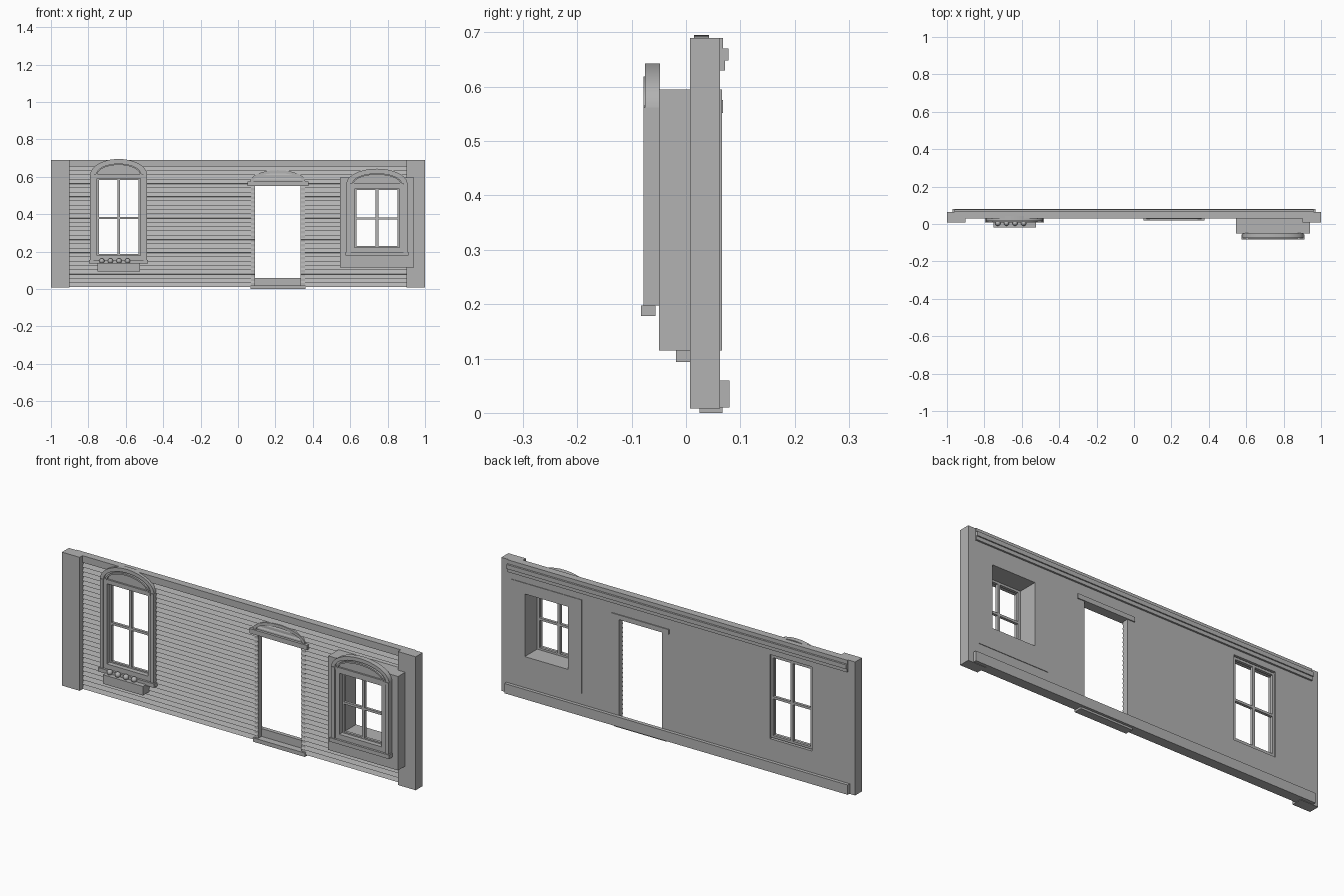
import bpy, bmesh, math

cube = bpy.data.objects.get("Cube")
if cube:
    bpy.data.objects.remove(cube, do_unlink=True)

GREY = (0.45, 0.45, 0.45, 1)
grey = bpy.data.materials.new("plain_grey")
grey.use_nodes = True
grey.diffuse_color = GREY
grey.node_tree.nodes["Principled BSDF"].inputs["Base Color"].default_value = GREY


def finish(name, bm):
    bmesh.ops.recalc_face_normals(bm, faces=bm.faces)
    mesh = bpy.data.meshes.new(name)
    bm.to_mesh(mesh)
    bm.free()
    mesh.materials.append(grey)
    obj = bpy.data.objects.new(name, mesh)
    bpy.context.collection.objects.link(obj)
    return obj


def boxes(name, *specs):
    """One object of boxes, each given as (x0, x1, y0, y1, z0, z1)."""
    bm = bmesh.new()
    for x0, x1, y0, y1, z0, z1 in specs:
        verts = bmesh.ops.create_cube(bm, size=1)["verts"]
        for v in verts:
            v.co.x = x1 if v.co.x > 0 else x0
            v.co.y = y1 if v.co.y > 0 else y0
            v.co.z = z1 if v.co.z > 0 else z0
    return finish(name, bm)


def prism(name, points, direction):
    """Extrude a closed outline along a direction."""
    bm = bmesh.new()
    face = bm.faces.new([bm.verts.new(p) for p in points])
    ext = bmesh.ops.extrude_face_region(bm, geom=[face])["geom"]
    moved = [g for g in ext if isinstance(g, bmesh.types.BMVert)]
    bmesh.ops.translate(bm, verts=moved, vec=direction)
    return finish(name, bm)


def smooth(obj):
    bpy.ops.object.select_all(action="DESELECT")
    obj.select_set(True)
    bpy.context.view_layer.objects.active = obj
    bpy.ops.object.shade_smooth_by_angle(angle=math.radians(30))


def arch(name, cx, z, half, rise, y0, y1, band=0, steps=24):
    """Half-ellipse slab, or a curved band when a band width is given."""
    def arc(a, b):
        return [(cx + a * math.cos(math.pi * i / steps), y0,
                 z + b * math.sin(math.pi * i / steps)) for i in range(steps + 1)]
    points = arc(half, rise)
    if band:
        points += arc(half - band, rise - band)[::-1]
    smooth(prism(name, points, (0, y1 - y0, 0)))


def cut(obj, cutter):
    mod = obj.modifiers.new("openings", "BOOLEAN")
    mod.operation = "DIFFERENCE"
    mod.solver = "EXACT"
    mod.object = cutter
    bpy.context.view_layer.objects.active = obj
    bpy.ops.object.modifier_apply(modifier=mod.name)


# Wall with overlapping horizontal boards on the front
BASE, TOP, BACK = 0.01, 0.69, 0.063
BOARDS, FRIEZE = 28, 0.655
pitch = (FRIEZE - BASE) / BOARDS
profile = [(-0.91, BACK, TOP), (-0.91, BACK, BASE)]
for i in range(BOARDS):
    z = BASE + i * pitch
    profile += [(-0.91, 0.029, z), (-0.91, 0.04, z + pitch * 0.97)]
profile += [(-0.91, 0.03, FRIEZE), (-0.91, 0.03, TOP)]
wall = prism("clapboard_wall", profile, (1.82, 0, 0))
bay = boxes("bay_block", (0.545, 0.94, -0.05, 0.066, 0.115, 0.595))

# Cut the window and door openings through
WIN, BAY, DOOR = -0.638, 0.743, 0.213
cutter = boxes("opening_cutter",
               (WIN - 0.118, WIN + 0.118, -0.2, 0.2, 0.17, 0.6),
               (BAY - 0.122, BAY + 0.122, -0.2, 0.2, 0.22, 0.54),
               (DOOR - 0.122, DOOR + 0.122, -0.2, 0.2, -0.1, 0.555))
cutter.hide_render = True
for obj in (wall, bay):
    cut(obj, cutter)
bpy.data.objects.remove(cutter, do_unlink=True)

# Corner posts and long trim on the back
boxes("corner_posts", *[(min(s * 0.9, s), max(s * 0.9, s), 0.007, BACK, 0.008, TOP)
                        for s in (-1, 1)])
boxes("back_crown",
      (-0.96, 0.96, 0.05, 0.068, 0.67, TOP),
      (-0.96, 0.96, 0.05, 0.078, 0.648, 0.67),
      (-0.96, 0.96, 0.05, 0.072, 0.63, 0.648))
boxes("back_baseboard", (-0.97, 0.97, 0.06, 0.08, 0.01, 0.06))


def window(name, cx, half, inner, bottom, head, spring, top, front, depth, sash_y, mid):
    """Arched surround, sill and four-pane sash."""
    back = front + depth
    casing, bead = [], []
    for s in (-1, 1):
        a, m, b = (cx + s * w for w in (half, (half + inner) / 2, inner))
        casing.append((min(a, m), max(a, m), front, back, bottom, spring))
        bead.append((min(m, b), max(m, b), front + 0.006, back, bottom, spring))
    boxes(name + "_casing", *casing)
    boxes(name + "_inner_trim", *bead,
          (cx - inner, cx + inner, front + 0.006, back, head, spring),
          (cx - inner, cx + inner, front + 0.006, back, bottom, bottom + 0.025))
    boxes(name + "_head_band", (cx - half + 0.02, cx + half - 0.02,
                                front + 0.002, back, spring - 0.012, spring + 0.004))
    rise = top - spring
    arch(name + "_arch", cx, spring, half, rise, front + 0.003, back, 0.019)
    arch(name + "_tympanum", cx, spring, half - 0.015, rise - 0.015, front + 0.011, back)
    arch(name + "_arch_bead", cx, spring, half - 0.03, rise - 0.024, front, back, 0.008)
    boxes(name + "_sill", (cx - half - 0.006, cx + half + 0.006, front - 0.005,
                           back - 0.008, bottom - 0.02, bottom))
    # Sash frame and glazing bars
    w, y0, y1 = inner + 0.002, sash_y, sash_y + 0.014
    z0, z1 = bottom + 0.02, head + 0.006
    boxes(name + "_sash",
          (cx - w, cx - w + 0.012, y0, y1, z0, z1),
          (cx + w - 0.012, cx + w, y0, y1, z0, z1),
          (cx - w, cx + w, y0, y1, z0, z0 + 0.012),
          (cx - w, cx + w, y0, y1, z1 - 0.012, z1),
          (cx - 0.007, cx + 0.007, y0, y1, z0, z1),
          (cx - w, cx + w, y0, y1, mid - 0.006, mid + 0.006))


window("tall_window", WIN, 0.152, 0.116, 0.155, 0.59, 0.61, 0.695,
       0.012, 0.03, 0.042, 0.38)
window("bay_window", BAY, 0.163, 0.12, 0.198, 0.535, 0.562, 0.643,
       -0.078, 0.03, -0.048, 0.377)

# Flower box under the tall window
boxes("flower_box", (WIN - 0.113, WIN + 0.113, -0.018, 0.035, 0.094, 0.14))
bm = bmesh.new()
for i in range(4):
    ball = bmesh.ops.create_uvsphere(bm, u_segments=16, v_segments=10, radius=0.014)["verts"]
    bmesh.ops.translate(bm, verts=ball, vec=(WIN - 0.09 + i * 0.046, 0.004, 0.15))
smooth(finish("flowers", bm))

# Door trim: side strips, lintel, arch and threshold
boxes("door_side_strips", *[(x, x + 0.022, 0.034, 0.05, 0.01, 0.56)
                            for x in (DOOR - 0.144, DOOR + 0.122)])
boxes("door_lintel", (DOOR - 0.163, DOOR + 0.163, 0.02, 0.068, 0.552, 0.576))
arch("door_arch", DOOR, 0.575, 0.147, 0.06, 0.026, 0.05, 0.016)
arch("door_arch_panel", DOOR, 0.575, 0.135, 0.047, 0.033, 0.05)
boxes("door_threshold", (DOOR - 0.147, DOOR + 0.147, 0.025, 0.067, 0, 0.02))
